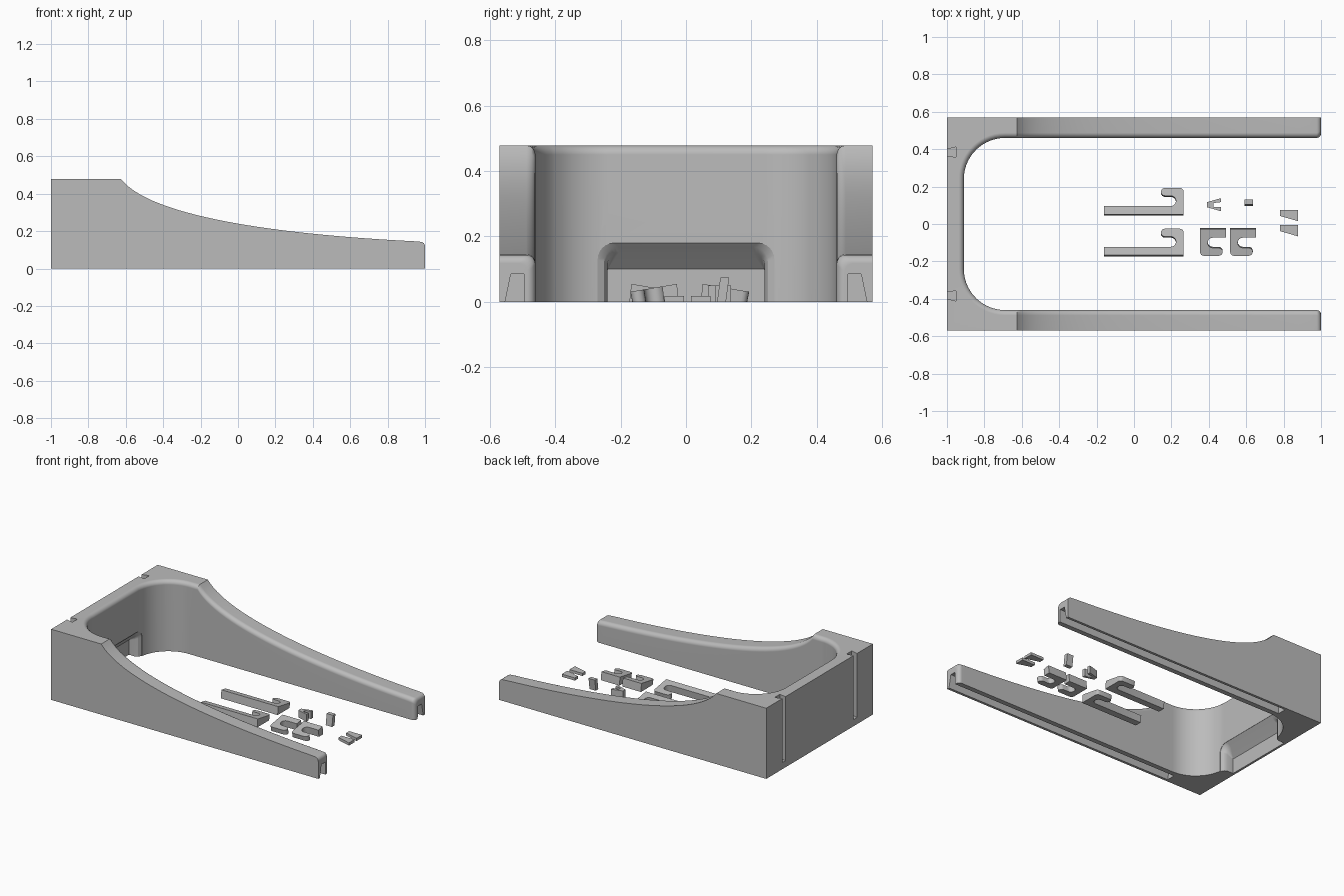
import bpy, bmesh
from math import sin, cos, pi, atan2
from mathutils import Vector
from mathutils.geometry import interpolate_bezier

if "Cube" in bpy.data.objects:
    bpy.data.objects.remove(bpy.data.objects["Cube"])

grey = bpy.data.materials.new("plain_grey")
grey.use_nodes = True
grey.diffuse_color = (0.5, 0.5, 0.5, 1)
grey.node_tree.nodes["Principled BSDF"].inputs["Base Color"].default_value = (0.5, 0.5, 0.5, 1)


def loft(name, rings):
    """Skin a closed solid through rings of equal point count."""
    bm = bmesh.new()
    loops = [[bm.verts.new(p) for p in ring] for ring in rings]
    n = len(loops[0])
    for a, b in zip(loops, loops[1:]):
        for i in range(n):
            j = (i + 1) % n
            bm.faces.new((a[i], a[j], b[j], b[i]))
    bm.faces.new(loops[0])
    bm.faces.new(loops[-1])
    bmesh.ops.recalc_face_normals(bm, faces=bm.faces)
    mesh = bpy.data.meshes.new(name)
    bm.to_mesh(mesh)
    bm.free()
    mesh.materials.append(grey)
    obj = bpy.data.objects.new(name, mesh)
    bpy.context.collection.objects.link(obj)
    return obj


def prism(name, outline, top, base=0.0, shift=0.0):
    """Upright prism; top may be a height or a function of y."""
    height = top if callable(top) else lambda y: top
    return loft(name, [[(x, y, base) for x, y in outline],
                       [(x, y + shift, height(y)) for x, y in outline]])


def smooth(obj):
    bpy.ops.object.select_all(action='DESELECT')
    obj.select_set(True)
    bpy.context.view_layer.objects.active = obj
    bpy.ops.object.shade_smooth_by_angle(angle=pi / 6)


def cut(obj, cutter):
    cutter.hide_render = True
    mod = obj.modifiers.new("cut", 'BOOLEAN')
    mod.object = cutter
    mod.operation = 'DIFFERENCE'
    mod.solver = 'EXACT'
    bpy.context.view_layer.objects.active = obj
    bpy.ops.object.modifier_apply(modifier=mod.name)
    bpy.data.objects.remove(cutter)


# Main U-shaped frame: a section swept along one arm, round the corner, and mirrored
OUT, INN, WALL, RAD, FIL, TIP = 0.57, 0.46, -0.91, 0.22, 0.028, 0.025
TOP = 0.478
cx, cy = WALL + RAD, INN - RAD


def section(inner, outer, n, top):
    ring = [(*inner, 0)]
    for k in range(6):
        t = k / 5 * pi / 2
        d = FIL * (1 - cos(t))
        ring.append((inner[0] + n[0] * d, inner[1] + n[1] * d, top - FIL + FIL * sin(t)))
    return ring + [(*outer, top), (*outer, 0)]


curve = interpolate_bezier(Vector((-0.625, TOP, 0)), Vector((-0.45, 0.25, 0)),
                           Vector((0.4, 0.17, 0)), Vector((1, 0.143, 0)), 32)
end_z = curve[-1].y
half = []
for k in range(6, -1, -1):
    t = k / 6 * pi / 2
    x, d = 1 - TIP + TIP * sin(t), TIP * (1 - cos(t))
    half.append(section((x, INN + d), (x, OUT), (0, 1), end_z - d))
for p in reversed(curve):
    if p.x < 1 - TIP - 0.005:
        half.append(section((p.x, INN), (p.x, OUT), (0, 1), p.y))
angles = [pi / 2 + pi / 2 * k / 14 for k in range(15)]
angles[7] = atan2(OUT - cy, -1 - cx)
for a in angles:
    n = (cos(a), sin(a))
    reach = min((1 + cx) / max(-n[0], 1e-6), (OUT - cy) / max(n[1], 1e-6))
    half.append(section((cx + RAD * n[0], cy + RAD * n[1]),
                        (cx + reach * n[0], cy + reach * n[1]), n, TOP))
other = [[(x, -y, z) for x, y, z in ring] for ring in reversed(half)]
frame = loft("frame", half + other)

# Tapered grooves under the arms and undercut slots in the back face
for s in (1, -1):
    groove = [(0.493, -0.02), (0.557, -0.02), (0.535, 0.085), (0.495, 0.085)]
    cut(frame, loft("groove_cutter", [[(x, s * y, z) for y, z in groove] for x in (-0.73, 1.1)]))
    slot = [(-1.01, 0.366), (-0.952, 0.357), (-0.952, 0.412), (-1.01, 0.396)]
    cut(frame, prism("slot_cutter", [(x, s * y) for x, y in slot], 0.6, 0.045))


# Flared recess with a sloping roof in the inner end wall
def arch(x, w, h, r):
    ring = [(x, -w, -0.05), (x, w, -0.05)]
    for start, c in ((0, w - r), (pi / 2, r - w)):
        for k in range(7):
            t = start + k / 6 * pi / 2
            ring.append((x, c + r * cos(t), h - r + r * sin(t)))
    return ring


cut(frame, loft("recess_cutter", [
    arch(-0.985, 0.24, 0.1, 0.002), arch(-0.94, 0.24, 0.15, 0.035),
    arch(-0.922, 0.25, 0.168, 0.045), arch(-0.911, 0.27, 0.18, 0.05),
    arch(-0.8, 0.27, 0.18, 0.05)]))
smooth(frame)
weighted = frame.modifiers.new("even_shading", 'WEIGHTED_NORMAL')
weighted.keep_sharp = True


# Loose hooks: a bar, a rounded slot and a short rounded arm
def hook(name, x, y, length, s):
    def arc(u, v, r, a, b, n=8):
        return [(u + r * cos(a + (b - a) * k / n), v + r * sin(a + (b - a) * k / n))
                for k in range(n + 1)]
    pts = [(0, 0), (length, 0), (length, 0.045)]
    pts += arc(0.068, 0.0725, 0.0275, 1.5 * pi, 0.5 * pi)
    pts += arc(0.1, 0.121, 0.021, -pi / 2, pi / 2)
    pts += arc(0.02, 0.122, 0.02, pi / 2, pi, 4)
    outline = [(x - s * u, y + s * v) for u, v in pts]
    smooth(prism(name, outline, lambda yy: 0.055 - 0.17 * s * (yy - y), shift=0.006 * s))


hook("long_hook_back", 0.265, 0.045, 0.425, 1)
hook("long_hook_front", 0.265, -0.173, 0.425, 1)
hook("short_hook_inner", 0.353, -0.022, 0.139, -1)
hook("short_hook_outer", 0.514, -0.022, 0.139, -1)

# Small forked clip, leaning peg and two wedges
prism("forked_clip", [(0.39, 0.117), (0.465, 0.138), (0.465, 0.117), (0.425, 0.112),
                      (0.425, 0.09), (0.465, 0.09), (0.465, 0.068), (0.39, 0.09)], 0.05)
prism("peg", [(0.59, 0.095), (0.637, 0.095), (0.637, 0.122), (0.59, 0.122)], 0.075, shift=0.01)
for name, y in (("wedge_back", 0.075), ("wedge_front", -0.006)):
    prism(name, [(0.78, y), (0.877, y), (0.877, y - 0.06), (0.78, y - 0.032)], 0.018)
